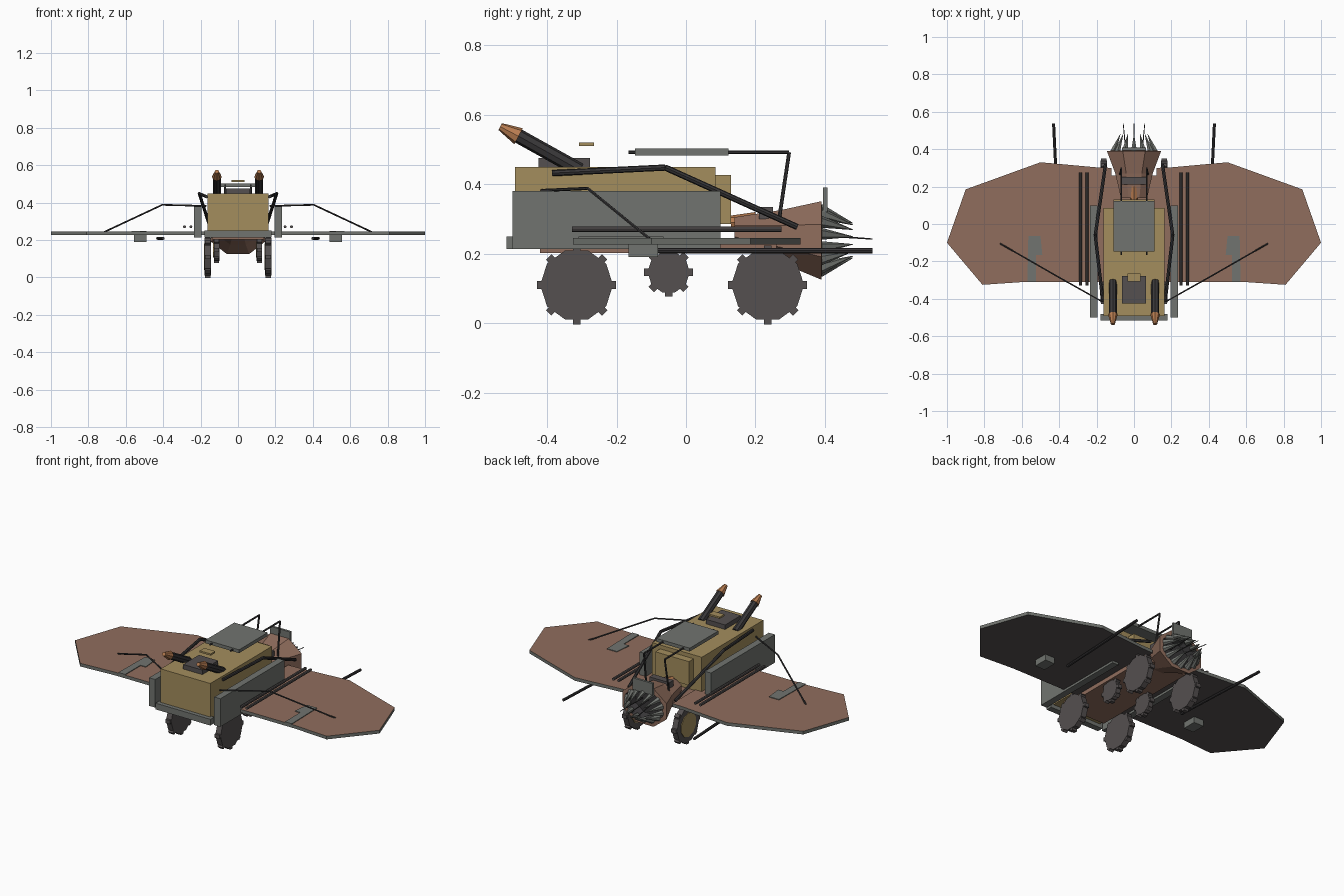
import bpy, bmesh, math
from mathutils import Vector, Matrix

if "Cube" in bpy.data.objects:
    bpy.data.objects.remove(bpy.data.objects["Cube"])


def mat(name, r, g, b):
    m = bpy.data.materials.new(name)
    m.diffuse_color = (r, g, b, 1)
    m.use_nodes = True
    m.node_tree.nodes["Principled BSDF"].inputs["Base Color"].default_value = m.diffuse_color
    return m


RUST = mat("rust brown", 0.28, 0.155, 0.11)
TAN = mat("sand tan", 0.37, 0.27, 0.11)
GREY = mat("armour grey", 0.165, 0.175, 0.16)
DARK = mat("dark steel", 0.09, 0.08, 0.08)
PIPE = mat("black pipe", 0.04, 0.038, 0.04)
COPPER = mat("copper", 0.47, 0.20, 0.08)


def finish(name, bm, *mats):
    bmesh.ops.recalc_face_normals(bm, faces=bm.faces)
    me = bpy.data.meshes.new(name)
    bm.to_mesh(me)
    bm.free()
    for m in mats:
        me.materials.append(m)
    ob = bpy.data.objects.new(name, me)
    bpy.context.collection.objects.link(ob)
    return ob


def box(name, x0, x1, y0, y1, z0, z1, m):
    bm = bmesh.new()
    bmesh.ops.create_cube(bm, size=1)
    for v in bm.verts:
        v.co = ((x0 + x1) / 2 + v.co.x * (x1 - x0), (y0 + y1) / 2 + v.co.y * (y1 - y0),
                (z0 + z1) / 2 + v.co.z * (z1 - z0))
    return finish(name, bm, m)


def add_cone(bm, a, b, r0, r1, n):
    a, b = Vector(a), Vector(b)
    d = b - a
    mtx = Matrix.Translation((a + b) / 2) @ d.to_track_quat('Z', 'Y').to_matrix().to_4x4()
    bmesh.ops.create_cone(bm, cap_ends=True, segments=n, radius1=r0, radius2=r1,
                          depth=d.length, matrix=mtx)


def tube(name, pts, r, m, n=8, r_end=None):
    bm = bmesh.new()
    for a, b in zip(pts, pts[1:]):
        add_cone(bm, a, b, r, r if r_end is None else r_end, n)
    return finish(name, bm, m)


def prism(name, pts, z0, z1, *mats):
    bm = bmesh.new()
    f = bm.faces.new([bm.verts.new((x, y, z0)) for x, y in pts])
    g = bmesh.ops.extrude_face_region(bm, geom=[f])['geom']
    for v in g:
        if isinstance(v, bmesh.types.BMVert):
            v.co.z = z1
    return finish(name, bm, *mats)


def wheel(name, x, y, z, r, w):
    bm = bmesh.new()
    add_cone(bm, (x - w / 2, y, z), (x + w / 2, y, z), r, r, 10)
    # turn the decagon so a corner points along y
    ang = min((math.atan2(v.co.z - z, v.co.y - y) % (math.tau / 10) for v in bm.verts))
    bmesh.ops.rotate(bm, verts=bm.verts, cent=(x, y, z),
                     matrix=Matrix.Rotation(-ang, 3, 'X'))
    # tread studs
    for i in range(8):
        mtx = (Matrix.Translation((x, y, z)) @ Matrix.Rotation(i * math.pi / 4, 4, 'X')
               @ Matrix.Translation((0, 0, r * 0.99)) @ Matrix.Diagonal((w * 0.9, 0.022, 0.02, 1)))
        bmesh.ops.create_cube(bm, size=1, matrix=mtx)
    finish(name, bm, DARK)
    # hub disc
    tube(name + "_hub", [(x - w / 2 - 0.004, y, z), (x, y, z)], r * 0.68, TAN, 10)


# main hull, cab step, belly and front bumper
box("body", -0.163, 0.163, -0.493, 0.085, 0.235, 0.449, TAN)
box("cab", -0.11, 0.11, 0.08, 0.13, 0.285, 0.426, TAN)
box("belly", -0.14, 0.14, -0.42, 0.26, 0.202, 0.24, RUST)
box("bumper", -0.18, 0.18, -0.517, -0.48, 0.213, 0.25, GREY)

# roof: raised plate, engine box, small cap
box("roof_plate", -0.11, 0.11, -0.147, 0.122, 0.483, 0.503, GREY)
box("engine_box", -0.063, 0.063, -0.425, -0.277, 0.447, 0.476, DARK)
box("roof_cap", -0.036, 0.036, -0.308, -0.265, 0.51, 0.52, TAN)

# wings and everything mirrored
WING = [(0.12, 0.30), (0.2, 0.303), (0.5, 0.33), (0.9, 0.185), (1.0, -0.1), (0.81, -0.325),
        (0.59, -0.31), (0.12, -0.31)]
for s, side in ((-1, "left"), (1, "right")):
    wing = prism(side + "_wing", [(s * x, y) for x, y in WING], 0.226, 0.245, RUST, DARK, GREY)
    for p in wing.data.polygons:
        p.material_index = 0 if p.normal.z > 0.5 else 1 if p.normal.z < -0.5 else 2

    # wing patches and underwing pod with its gun barrel
    prism(side + "_wing_patch", [(s * x, y) for x, y in (
        (0.49, -0.165), (0.50, -0.065), (0.565, -0.065), (0.57, -0.31), (0.525, -0.31),
        (0.525, -0.165))], 0.243, 0.249, GREY)
    a, b = sorted((s * 0.49, s * 0.555))
    box(side + "_wing_pod", a, b, -0.165, -0.08, 0.19, 0.228, GREY)
    tube(side + "_wing_barrel", [(s * 0.40, -0.08, 0.209), (s * 0.43, 0.537, 0.209)], 0.008, PIPE)

    # side armour and its rods
    a, b = sorted((s * 0.194, s * 0.234))
    box(side + "_side_armour", a, b, -0.50, 0.10, 0.213, 0.38, GREY)
    for i, x in enumerate((0.252, 0.286)):
        tube(f"{side}_side_rod_{i}", [(s * x, -0.328, 0.271), (s * x, 0.275, 0.271)], 0.008, DARK)

    # pipe, brace cable and roof frame
    tube(side + "_pipe", [(s * 0.17, -0.385, 0.432), (s * 0.207, -0.06, 0.448),
                          (s * 0.152, 0.32, 0.277)], 0.009, PIPE)
    tube(side + "_brace", [(s * 0.17, -0.415, 0.382), (s * 0.405, -0.283, 0.388),
                           (s * 0.715, -0.105, 0.243)], 0.0045, PIPE, 6)
    tube(side + "_roof_frame", [(s * 0.068, -0.165, 0.492), (s * 0.068, 0.297, 0.492),
                                (s * 0.075, 0.265, 0.28)], 0.0055, PIPE, 6)

    # exhausts with flared copper tips
    tube(side + "_exhaust", [(s * 0.113, -0.305, 0.44), (s * 0.113, -0.49, 0.543)], 0.021, PIPE, 8)
    tube(side + "_exhaust_tip", [(s * 0.113, -0.482, 0.538), (s * 0.113, -0.535, 0.566)],
         0.026, COPPER, 8, 0.011)

    # wheels and axles
    for nm, x, y, z, r, w in (("front", 0.162, -0.315, 0.11, 0.105, 0.034),
                              ("middle", 0.114, -0.05, 0.147, 0.061, 0.03),
                              ("rear", 0.162, 0.235, 0.11, 0.105, 0.034)):
        wheel(f"{side}_{nm}_wheel", s * x, y, z, r, w)

# flared eight-sided head with a dark mouth
bm = bmesh.new()
rings = []
for y, rx, rz, zc in ((0.14, 0.07, 0.04, 0.265), (0.27, 0.10, 0.075, 0.25),
                      (0.39, 0.145, 0.113, 0.238), (0.392, 0.12, 0.092, 0.238),
                      (0.34, 0.09, 0.07, 0.238)):
    rings.append([bm.verts.new((rx * math.cos(t) / 0.924, y, zc + rz * math.sin(t) / 0.924))
                  for t in ((i + 0.5) * math.pi / 4 for i in range(8))])
for k, (p, q) in enumerate(zip(rings, rings[1:])):
    for i in range(8):
        j = (i + 1) % 8
        bm.faces.new((p[i], p[j], q[j], q[i])).material_index = int(k == 3)
bm.faces.new(rings[0])
bm.faces.new(rings[-1]).material_index = 1
finish("head", bm, RUST, PIPE)
box("head_crest", -0.065, 0.065, 0.394, 0.408, 0.32, 0.39, GREY)
box("head_top_block", -0.065, 0.065, 0.21, 0.25, 0.30, 0.335, DARK)
tube("head_nozzle", [(0, 0.2, 0.29), (0, 0.13, 0.29)], 0.03, COPPER, 8, 0.02)

# ring of teeth leaning inward
bm = bmesh.new()
for i in range(14):
    t = (i + 0.5) * math.tau / 14
    c, s = math.cos(t), math.sin(t)
    add_cone(bm, (0.115 * c, 0.385, 0.238 + 0.088 * s), (0.075 * c, 0.48, 0.238 + 0.05 * s),
             0.018, 0.001, 6)
finish("teeth", bm, GREY)
for i, x in enumerate((-0.05, 0, 0.05)):
    tube(f"whisker_{i}", [(x * 0.8, 0.35, 0.255), (x * 1.15, 0.537, 0.242)], 0.004, PIPE, 5, 0.002)
